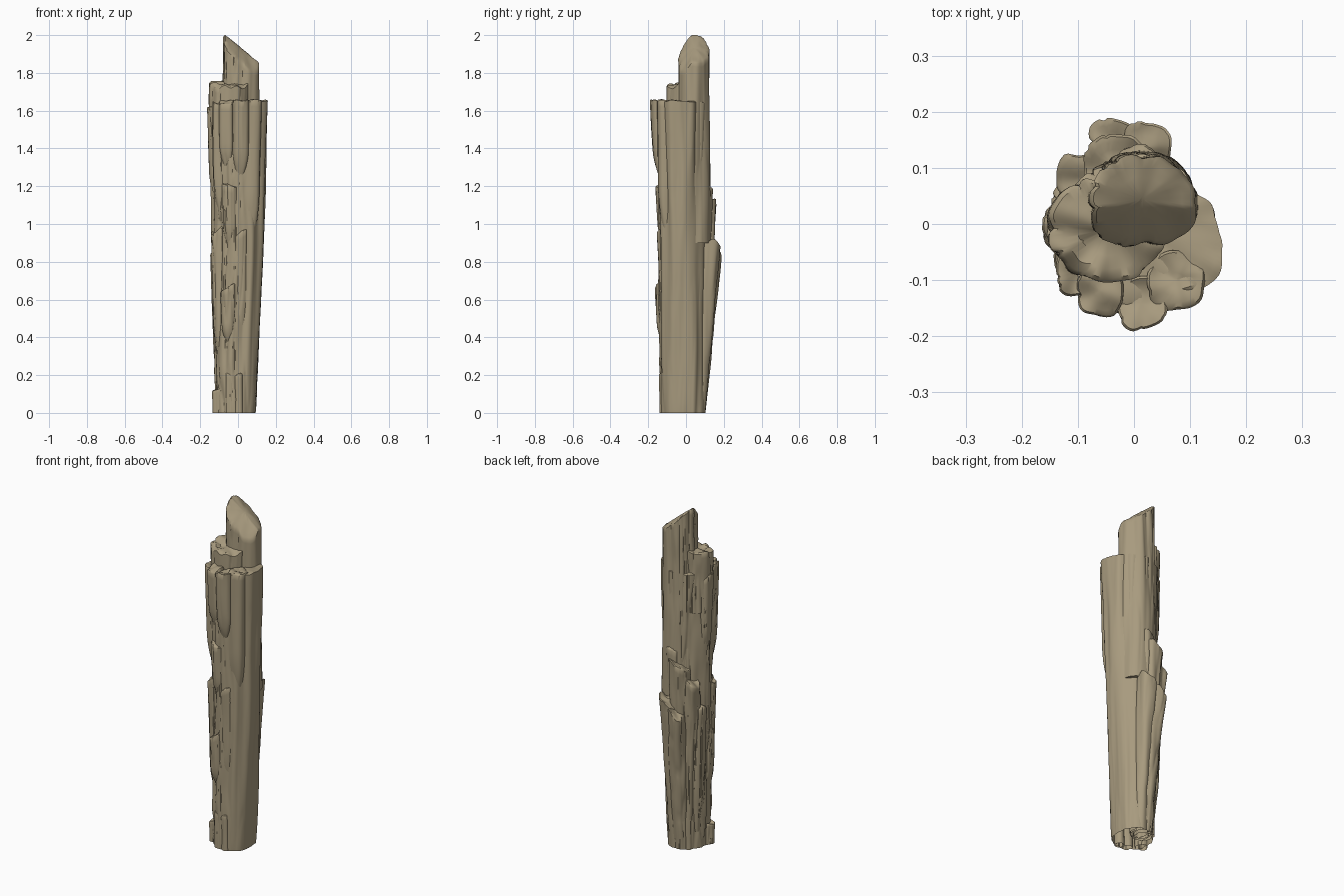
import bpy, bmesh, math
from mathutils import Vector, noise

if "Cube" in bpy.data.objects:
    bpy.data.objects.remove(bpy.data.objects["Cube"])

wood = bpy.data.materials.new("weathered_tan_wood")
wood.diffuse_color = (0.39, 0.325, 0.21, 1)
wood.use_nodes = True
wood.node_tree.nodes["Principled BSDF"].inputs["Base Color"].default_value = wood.diffuse_color


def around(vals, u):
    """Periodic smooth interpolation of radii given at even angles, u in 0..1."""
    n = len(vals)
    i = int(u * n)
    f = u * n - i
    a, b, c, d = (vals[(i + k) % n] for k in (-1, 0, 1, 2))
    return b + 0.5 * f * (c - a + f * (2*a - 5*b + 4*c - d + f * (3*(b - c) + d - a)))


def loft(name, low, high, centre, z0, z1, top, cols, rows, seed, amp=0.005, jag=0.012):
    """Grooved wooden column: fluted wall, ragged cap, foot left open at the ground."""

    def point(z, t, u):
        a = u * math.tau
        cx, cy, s = centre(t)
        c, n = math.cos(a), math.sin(a)
        f = min(1, max(0, (z - z0) / (z1 - z0))) ** 0.8
        r = s * (around(low, u) * (1 - f) + around(high, u) * f)
        x, y = cx + r * c, cy + r * n
        sway = math.sin(z * 4 + seed) / 4
        p = Vector((x * 24 + sway, y * 24, z * 1.3 + seed * 7.3))
        crack = max(0, 1 - abs(noise.noise(p * 1.1 + Vector((9, 4, 0)))) * 6)
        rough = min(1, max(0.15, 0.6 - x * 6))
        d = amp * (noise.noise(p) * 1.6 - 1.2 * crack * rough)
        d += amp * 0.6 * rough * noise.noise(Vector((x * 14, y * 14, z * 7 + seed)))
        return x + d * c, y + d * n

    def cap(x, y):
        return top(x, y) + jag * noise.noise(Vector((x * 22, y * 22, seed * 3.1)))

    bm = bmesh.new()
    tops = [cap(*point(z1, 1, i / cols)) for i in range(cols)]
    grid = []
    for k in range(rows + 1):
        t = k / rows
        ring = []
        for i in range(cols):
            z = z0 + (tops[i] - z0) * t
            ring.append(bm.verts.new((*point(z, t, i / cols), z)))
        grid.append(ring)
    cx, cy, _ = centre(1)
    for f in (0.92, 0.75, 0.5, 0.25, 0.06):
        ring = []
        for v in grid[rows]:
            x, y = cx + (v.co.x - cx) * f, cy + (v.co.y - cy) * f
            ring.append(bm.verts.new((x, y, cap(x, y) + 0.005)))
        grid.append(ring)
    for a, b in zip(grid, grid[1:]):
        for i in range(cols):
            j = (i + 1) % cols
            bm.faces.new((a[i], a[j], b[j], b[i]))
    bm.faces.new(grid[-1])
    if z0 > 0:
        bm.faces.new(grid[0][::-1])
    for v in bm.verts:
        v.co.z = min(2.0, max(0.0, v.co.z))
    me = bpy.data.meshes.new(name)
    bm.to_mesh(me)
    bm.free()
    me.materials.append(wood)
    bpy.context.collection.objects.link(bpy.data.objects.new(name, me))


def oval(rx, ry, power=2.6, n=16):
    """Radii of a rounded box."""
    out = []
    for i in range(n):
        c, s = abs(math.cos(i * math.tau / n)), abs(math.sin(i * math.tau / n))
        out.append(((c / rx) ** power + (s / ry) ** power) ** (-1 / power))
    return out


# main trunk: radii every 30 degrees starting at +x, foot and shoulder
foot = [.09, .095, .10, .10, .10, .105, .11, .125, .135, .135, .122, .103]
shoulder = [.156, .128, .125, .12, .115, .125, .15, .148, .147, .152, .158, .172]
loft("trunk", foot, shoulder, lambda t: (0, 0, 1), 0, 1.64,
     lambda x, y: 1.635 + 0.1 * x, 128, 70, 1, amp=0.007)

# tall heartwood with its slanted broken tip
core = [.097, .091, .09, .09, .09, .097, .098, .10, .094, .088, .09, .105]
tip = [.096, .087, .08, .078, .083, .093, .094, .098, .092, .084, .088, .103]
loft("heartwood", core, tip, lambda t: (0.015, 0.045, 1), 0.9, 1.95,
     lambda x, y: 2.0 - 0.85 * max(0, x + 0.07) - 1.5 * max(0, -0.07 - x)
     - 1.2 * max(0, 0.03 - y) - 0.5 * max(0, y - 0.07),
     96, 50, 2, amp=0.006, jag=0.008)

# middle step between trunk and heartwood
step = oval(.104, .093, 2.2)
loft("middle_step", step, step, lambda t: (-0.047, -0.008, 1), 1.4, 1.75,
     lambda x, y: 1.74 + 0.15 * y, 96, 16, 3, amp=0.006, jag=0.022)

# split slabs: name, top centre x and y, half size, foot and top height
slabs = [
    ("front_top_slab_left", -.062, -.118, .044, 1.28, 1.64),
    ("front_top_slab_right", .012, -.142, .045, 1.22, 1.645),
    ("front_right_top_slab", .075, -.1, .05, .9, 1.645),
    ("front_upper_splinter", -.045, -.115, .041, .87, 1.2),
    ("front_mid_splinter", -.05, -.118, .041, .36, .66),
    ("front_low_splinter", .015, -.117, .034, .36, .95),
    ("front_base_splinter_left", -.045, -.115, .025, 0, .2),
    ("front_base_splinter_right", 0, -.12, .02, 0, .2),
    ("left_base_splinter", -.105, -.062, .03, 0, .12),
    ("left_long_splinter", -.105, -.065, .039, .25, .97),
    ("left_front_top_slab", -.1, -.085, .041, 1.0, 1.63),
    ("left_top_slab", -.122, -.005, .04, 1.1, 1.6),
    ("left_back_splinter", -.11, .035, .035, .1, .85),
    ("back_left_slab", -.093, .083, .043, 0, 1.0),
    ("back_tall_slab", -.035, .105, .053, 0, 1.1),
    ("back_nub", .005, .1, .038, .8, 1.18),
    ("back_low_slab_left", -.035, .14, .045, 0, .83),
    ("back_low_slab_right", .02, .133, .046, 0, .88),
]
for n, (name, x, y, r, z0, z1) in enumerate(slabs):
    # tall slabs rooted at the ground flare outward, floating ones taper at the foot
    rooted = z0 == 0
    pull = (0.38 if z1 > 0.5 else 0.97) if rooted else 0.86
    slope = 0.6 if z1 < 1.15 and z1 > 0.5 else 0

    def centre(t, x=x, y=y, pull=pull, rooted=rooted):
        f = pull + (1 - pull) * t ** 1.1
        s = 1 if rooted else 0.35 + 0.65 * math.sin(min(1, t / 0.4) * math.pi / 2)
        return x * f, y * f, s

    shape = oval(r, r * 1.08)
    loft(name, shape, shape, centre, z0, z1,
         lambda px, py, x=x, z1=z1, slope=slope: z1 + slope * (px - x),
         48, max(10, int((z1 - z0) * 36)), n + 5, amp=0.005, jag=0.022)

# smooth wood grain, sharp breaks
bpy.ops.object.select_all(action='SELECT')
bpy.context.view_layer.objects.active = bpy.data.objects["trunk"]
bpy.ops.object.shade_smooth_by_angle(angle=math.radians(40))
